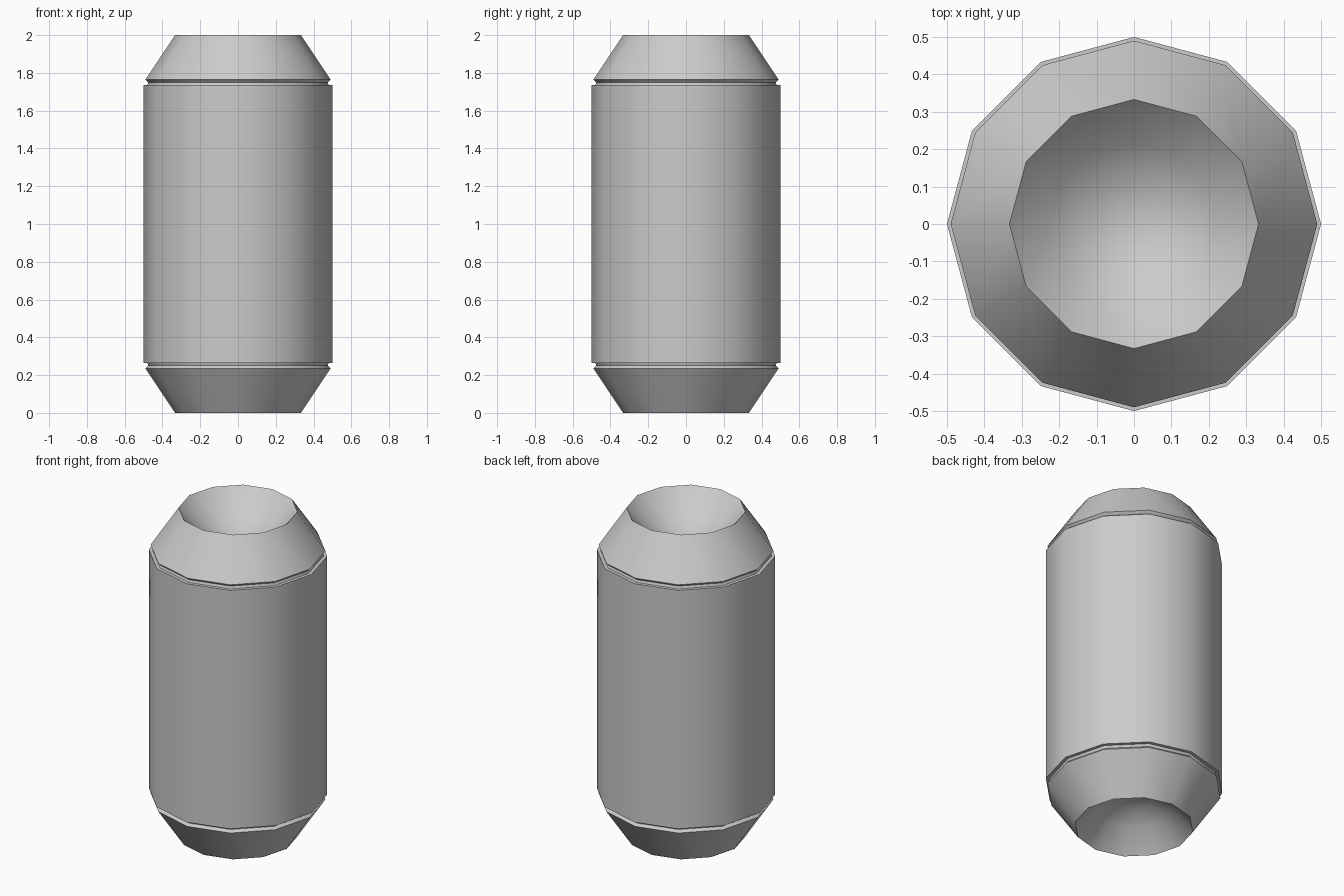
import bpy, bmesh, math
from mathutils import Matrix

if "Cube" in bpy.data.objects:
    bpy.data.objects.remove(bpy.data.objects["Cube"])

SIDES = 12


def lathe(name, profile, height):
    """Revolve a (radius, z) profile around z, welded into a closed solid."""
    bm = bmesh.new()
    verts = [bm.verts.new((r, 0, z)) for r, z in profile]
    edges = [bm.edges.new(pair) for pair in zip(verts, verts[1:])]
    bmesh.ops.spin(bm, geom=verts + edges, cent=(0, 0, 0), axis=(0, 0, 1),
                   angle=math.tau, steps=SIDES, use_duplicate=False)
    bmesh.ops.remove_doubles(bm, verts=bm.verts, dist=1e-4)
    bmesh.ops.recalc_face_normals(bm, faces=bm.faces)
    mesh = bpy.data.meshes.new(name)
    bm.to_mesh(mesh)
    bm.free()
    obj = bpy.data.objects.new(name, mesh)
    obj.location.z = height
    bpy.context.collection.objects.link(obj)
    bpy.context.view_layer.objects.active = obj
    obj.select_set(True)
    bpy.ops.object.shade_smooth_by_angle(angle=math.radians(35))
    obj.select_set(False)
    return obj


# Upper half: dished end, sloped shoulder, groove, straight wall
upper = [(0, 0.80), (0.11, 0.82), (0.22, 0.88),
         (0.333, 1.0), (0.49, 0.765),
         (0.475, 0.75), (0.48, 0.735), (0.5, 0.735)]

# Lower half repeats the upper half upside down
lower = [(r, -z) for r, z in reversed(upper)]
lathe("barrel", upper + lower, 1.0)
